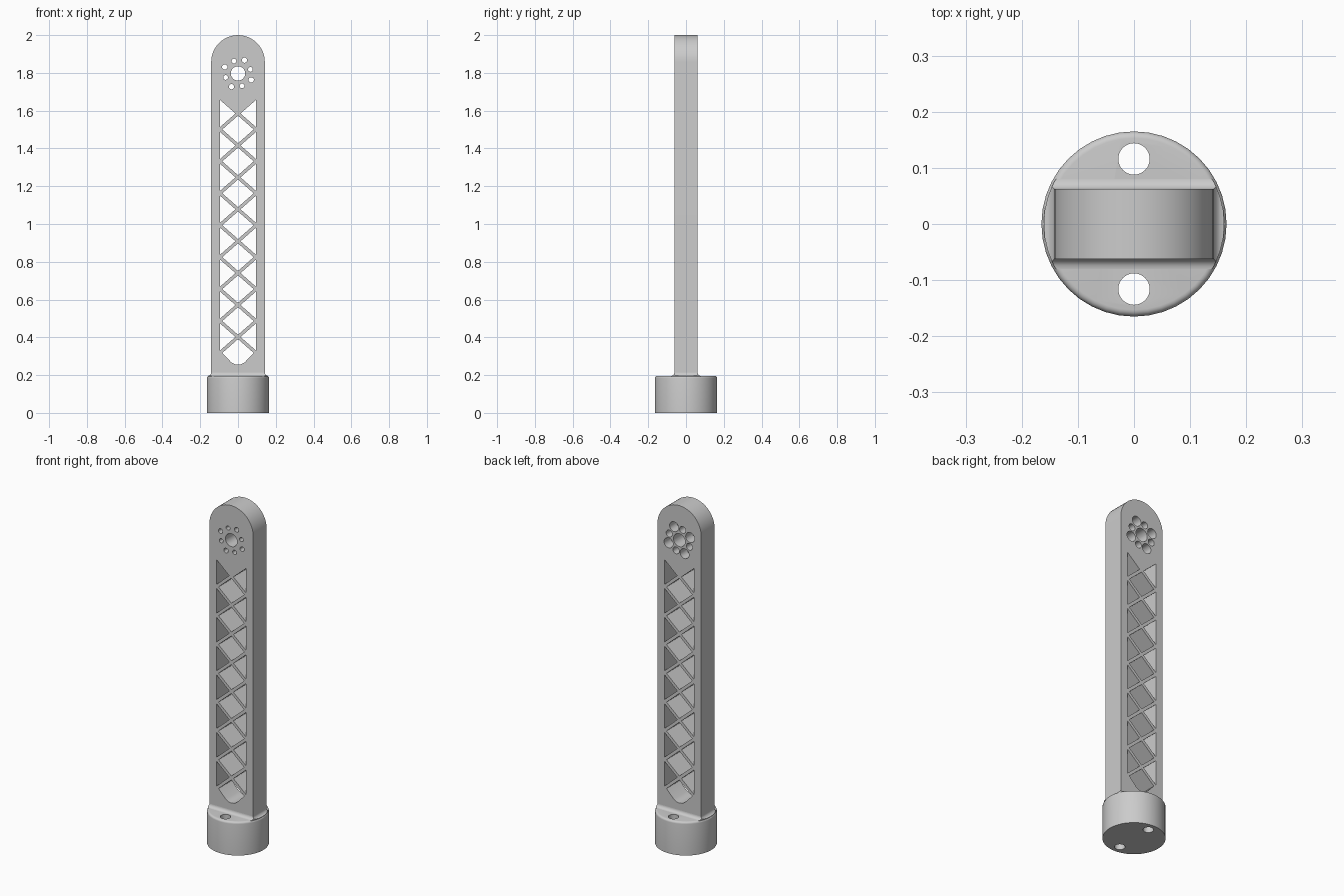
import bpy, bmesh
from math import pi, cos, sin, radians

cube = bpy.data.objects.get("Cube")
if cube:
    bpy.data.objects.remove(cube, do_unlink=True)

grey = bpy.data.materials.new("light grey")
grey.use_nodes = True
colour = (0.6, 0.6, 0.6, 1)
grey.diffuse_color = colour
grey.node_tree.nodes["Principled BSDF"].inputs["Base Color"].default_value = colour

HALF_W, HALF_D = 0.142, 0.062      # arm half width and half depth
BASE_R, BASE_H = 0.165, 0.196
HOLE_Z = 1.797


def loft(bm, rings):
    """Closed solid through a list of rings with equal point counts."""
    loops = [[bm.verts.new(p) for p in ring] for ring in rings]
    n = len(loops[0])
    for a, b in zip(loops, loops[1:]):
        for i in range(n):
            j = (i + 1) % n
            bm.faces.new((a[i], a[j], b[j], b[i]))
    bm.faces.new(loops[0][::-1])
    bm.faces.new(loops[-1])


def prism_y(bm, outline, y0, y1):
    loft(bm, [[(x, y, z) for x, z in outline] for y in (y0, y1)])


def circle(cx, cy, r, n=32):
    return [(cx + r * cos(2 * pi * i / n), cy + r * sin(2 * pi * i / n)) for i in range(n)]


def finish(name, bm):
    bmesh.ops.recalc_face_normals(bm, faces=bm.faces)
    mesh = bpy.data.meshes.new(name)
    bm.to_mesh(mesh)
    bm.free()
    mesh.materials.append(grey)
    obj = bpy.data.objects.new(name, mesh)
    bpy.context.collection.objects.link(obj)
    return obj


def select(obj):
    bpy.ops.object.select_all(action='DESELECT')
    obj.select_set(True)
    bpy.context.view_layer.objects.active = obj


def combine(obj, cutter, operation='DIFFERENCE'):
    select(obj)
    mod = obj.modifiers.new("cut", 'BOOLEAN')
    mod.operation, mod.solver, mod.object = operation, 'EXACT', cutter
    bpy.ops.object.modifier_apply(modifier=mod.name)
    bpy.data.objects.remove(cutter, do_unlink=True)


# Arm with a rounded top
bm = bmesh.new()
arc_z = 2 - HALF_W
outline = [(-HALF_W, 0.1), (HALF_W, 0.1)]
outline += [(HALF_W * cos(pi * i / 24), arc_z + HALF_W * sin(pi * i / 24)) for i in range(25)]
prism_y(bm, outline, -HALF_D, HALF_D)
arm = finish("arm", bm)

# Lattice openings: side triangles and centre diamonds between crossed struts
bm = bmesh.new()
step, half_x, strut_x, strut_z = 0.169, 0.0966, 0.0135, 0.0115
rise = step / 2 - strut_z
for k in range(8):
    z = 1.585 - k * step
    for s in (-1, 1):
        prism_y(bm, [(s * strut_x, z), (s * half_x, z + rise), (s * half_x, z - rise)], -0.1, 0.1)
    mid, side = z - step / 2, half_x - strut_x
    if k < 7:
        diamond = [(0, mid + rise), (side, mid), (0, mid - rise), (-side, mid)]
    else:
        right = [(side, mid), (0.036, 0.268), (0.018, 0.258)]
        diamond = [(0, mid + rise)] + right + [(0, 0.255)] + [(-x, z) for x, z in right[::-1]]
    prism_y(bm, diamond, -0.1, 0.1)
combine(arm, finish("lattice_cutter", bm))

# Mounting holes, with counterbores opening at the back
through, bores = bmesh.new(), bmesh.new()
prism_y(through, circle(0, HOLE_Z, 0.038), -0.1, 0.1)
for i in range(4):
    for angle, dist, r, bore_r in ((64, 0.078, 0.014, 0.029), (18, 0.069, 0.0125, 0.02)):
        a = radians(angle + 90 * i)
        x, z = dist * cos(a), HOLE_Z + dist * sin(a)
        prism_y(through, circle(x, z, r, 20), -0.1, 0.1)
        prism_y(bores, circle(x, z, bore_r, 24), 0.0, 0.1)
combine(arm, finish("hole_cutter", through))
combine(arm, finish("counterbore_cutter", bores))

# Round base with a softened top edge
bm = bmesh.new()
edge = 0.012
profile = [(BASE_R, 0)]
for i in range(6):
    a = pi / 2 * i / 5
    profile.append((BASE_R - edge + edge * cos(a), BASE_H - edge + edge * sin(a)))
loft(bm, [[(x, y, z) for x, y in circle(0, 0, r, 40)] for r, z in profile])
base = finish("base", bm)

# Two screw holes through the base
bm = bmesh.new()
for s in (-1, 1):
    loft(bm, [[(x, y, z) for x, y in circle(0, s * 0.116, 0.028)] for z in (-0.1, 0.3)])
combine(base, finish("screw_hole_cutter", bm))

# Concave fillet where the arm meets the base, trimmed to the round base
bm = bmesh.new()
fillet = 0.018
steps = [(fillet, BASE_H - 0.02)]
for i in range(7):
    a = pi / 2 * i / 6
    steps.append((fillet * (1 - sin(a)), BASE_H + fillet * (1 - cos(a))))
rings = []
for grow, z in steps:
    x, y = HALF_W + grow, HALF_D + grow
    rings.append([(x, y, z), (-x, y, z), (-x, -y, z), (x, -y, z)])
loft(bm, rings)
collar = finish("fillet_collar", bm)
bm = bmesh.new()
loft(bm, [[(x, y, z) for x, y in circle(0, 0, BASE_R - 0.004, 40)] for z in (0.1, 0.4)])
combine(collar, finish("collar_trim", bm), 'INTERSECT')

for obj in (arm, base, collar):
    select(obj)
    bpy.ops.object.shade_smooth_by_angle(angle=radians(30))
